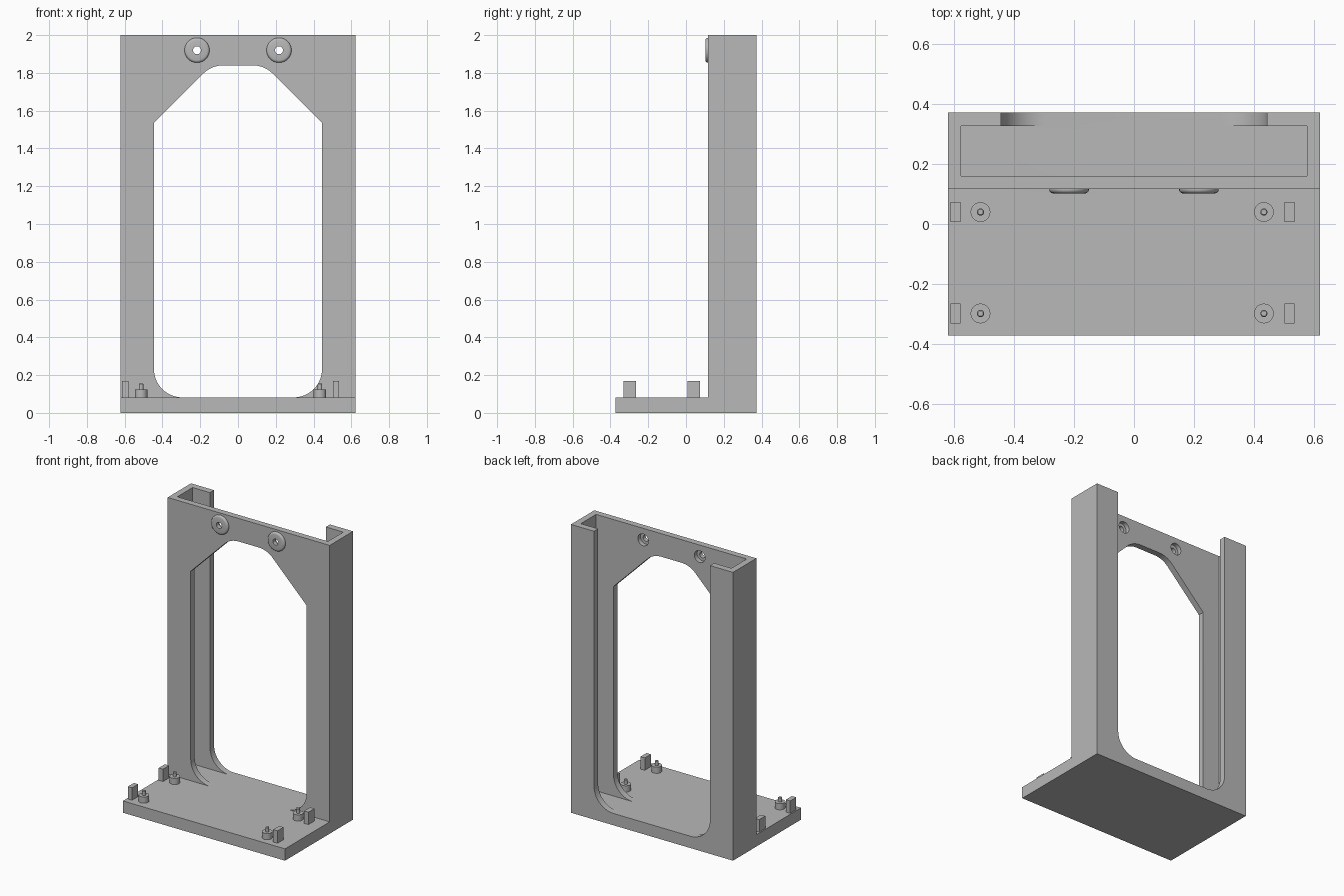
import bpy, bmesh, math
from mathutils import Matrix

if "Cube" in bpy.data.objects:
    bpy.data.objects.remove(bpy.data.objects["Cube"], do_unlink=True)

# Single plain grey material
grey = bpy.data.materials.new("plain grey")
grey.use_nodes = True
COLOUR = (0.48, 0.48, 0.48, 1)
grey.diffuse_color = COLOUR
grey.node_tree.nodes["Principled BSDF"].inputs["Base Color"].default_value = COLOUR

W, D, H = 0.622, 0.373, 2.0           # half width, half depth, height
BASE = 0.082                          # base plate thickness
FRONT, IN_F, IN_B = 0.117, 0.16, 0.328  # column front, pocket front and back
OPEN, R = 0.445, 0.15                 # opening half width, corner radius


def finish(name, bm, smooth=False):
    bmesh.ops.recalc_face_normals(bm, faces=bm.faces)
    me = bpy.data.meshes.new(name)
    bm.to_mesh(me)
    bm.free()
    ob = bpy.data.objects.new(name, me)
    bpy.context.collection.objects.link(ob)
    me.materials.append(grey)
    if smooth:
        smooth_by_angle(ob)
    return ob


def activate(ob):
    bpy.ops.object.select_all(action='DESELECT')
    ob.select_set(True)
    bpy.context.view_layer.objects.active = ob


def smooth_by_angle(ob):
    activate(ob)
    bpy.ops.object.shade_smooth_by_angle(angle=math.radians(30))


def prism(name, pts, vec):
    """Extrude a closed outline along a vector."""
    bm = bmesh.new()
    f = bm.faces.new([bm.verts.new(p) for p in pts])
    ext = bmesh.ops.extrude_face_region(bm, geom=[f])
    bmesh.ops.translate(bm, vec=vec, verts=[v for v in ext["geom"] if isinstance(v, bmesh.types.BMVert)])
    return finish(name, bm)


def box(name, x0, x1, y0, y1, z0, z1):
    return prism(name, [(x0, y0, z0), (x1, y0, z0), (x1, y1, z0), (x0, y1, z0)], (0, 0, z1 - z0))


def lathe(name, profile, loc, tilt=0.0, steps=40):
    """Spin a (radius, height) profile about z, then tilt it about x and place it."""
    bm = bmesh.new()
    vs = [bm.verts.new((r, 0, h)) for r, h in profile]
    es = [bm.edges.new(p) for p in zip(vs, vs[1:])]
    bmesh.ops.spin(bm, geom=vs + es, axis=(0, 0, 1), cent=(0, 0, 0), steps=steps, angle=math.tau)
    bmesh.ops.remove_doubles(bm, verts=bm.verts, dist=1e-5)
    bm.transform(Matrix.Translation(loc) @ Matrix.Rotation(tilt, 4, 'X'))
    return finish(name, bm, True)


def arc(cx, cz, a0, a1, n):
    """Points of a corner arc of radius R, angles in degrees."""
    return [(cx + R * math.cos(math.radians(a0 + (a1 - a0) * i / n)),
             cz + R * math.sin(math.radians(a0 + (a1 - a0) * i / n))) for i in range(n + 1)]


def cut(ob, cutter):
    cutter.hide_render = True
    mod = ob.modifiers.new("cut", 'BOOLEAN')
    mod.operation, mod.solver, mod.object = 'DIFFERENCE', 'EXACT', cutter
    activate(ob)
    bpy.ops.object.modifier_apply(modifier=mod.name)
    bpy.data.objects.remove(cutter, do_unlink=True)


# Stand: L-shaped side profile extruded across the width
side = [(-D, 0), (D, 0), (D, H), (FRONT, H), (FRONT, BASE), (-D, BASE)]
stand = prism("stand", [(-W, y, z) for y, z in side], (2 * W, 0, 0))

# Open-topped pocket inside the column
cut(stand, box("pocket_cutter", -0.578, 0.578, IN_F, IN_B, BASE, H + 0.1))

# Half outlines, from bottom centre side upwards (x > 0), mirrored to the left
corner = arc(OPEN - R, BASE + R, -90, 0, 14)
tx = 0.14 - R * math.tan(math.radians(22.5))
window_half = corner + [(OPEN, 1.535)] + arc(tx, 1.84 - R, 45, 90, 8)
back_half = corner + [(OPEN, H + 0.1)]


def opening(name, half, y0, y1):
    outline = half + [(-x, z) for x, z in reversed(half)]
    return prism(name, [(x, y0, z) for x, z in outline], (0, y1 - y0, 0))


cut(stand, opening("window_cutter", window_half, FRONT - 0.05, IN_F + 0.03))
cut(stand, opening("back_cutter", back_half, IN_B - 0.03, D + 0.05))

# Screw holes, counterbored from behind, each with a rounded boss in front
for s, label in ((1, "left"), (-1, "right")):
    loc = (s * 0.217, FRONT, 1.92)
    bore = [(0, -0.03), (0.021, -0.03), (0.021, 0.013), (0.041, 0.013), (0.041, 0.08), (0, 0.08)]
    cut(stand, lathe("bore_cutter", bore, loc, -math.pi / 2))
    boss = [(0.021, 0), (0.021, 0.015), (0.053, 0.015), (0.059, 0.0135),
            (0.064, 0.009), (0.066, 0.004), (0.066, 0)]
    lathe(label + "_screw_boss", boss, loc, math.pi / 2)
smooth_by_angle(stand)

# Mounting posts with locating pins, and an upright tab beside each
for px, bx, label in ((0.434, 0.519, "left"), (-0.513, -0.597, "right")):
    for py, end in ((0.04, "rear"), (-0.299, "front")):
        post = [(0.033, 0), (0.033, 0.043), (0.012, 0.043), (0.012, 0.071), (0.009, 0.074), (0, 0.074)]
        lathe(f"{end}_{label}_post", post, (px, py, BASE), steps=28)
        box(f"{end}_{label}_tab", bx - 0.0165, bx + 0.0165, py - 0.033, py + 0.033, BASE, 0.168)
